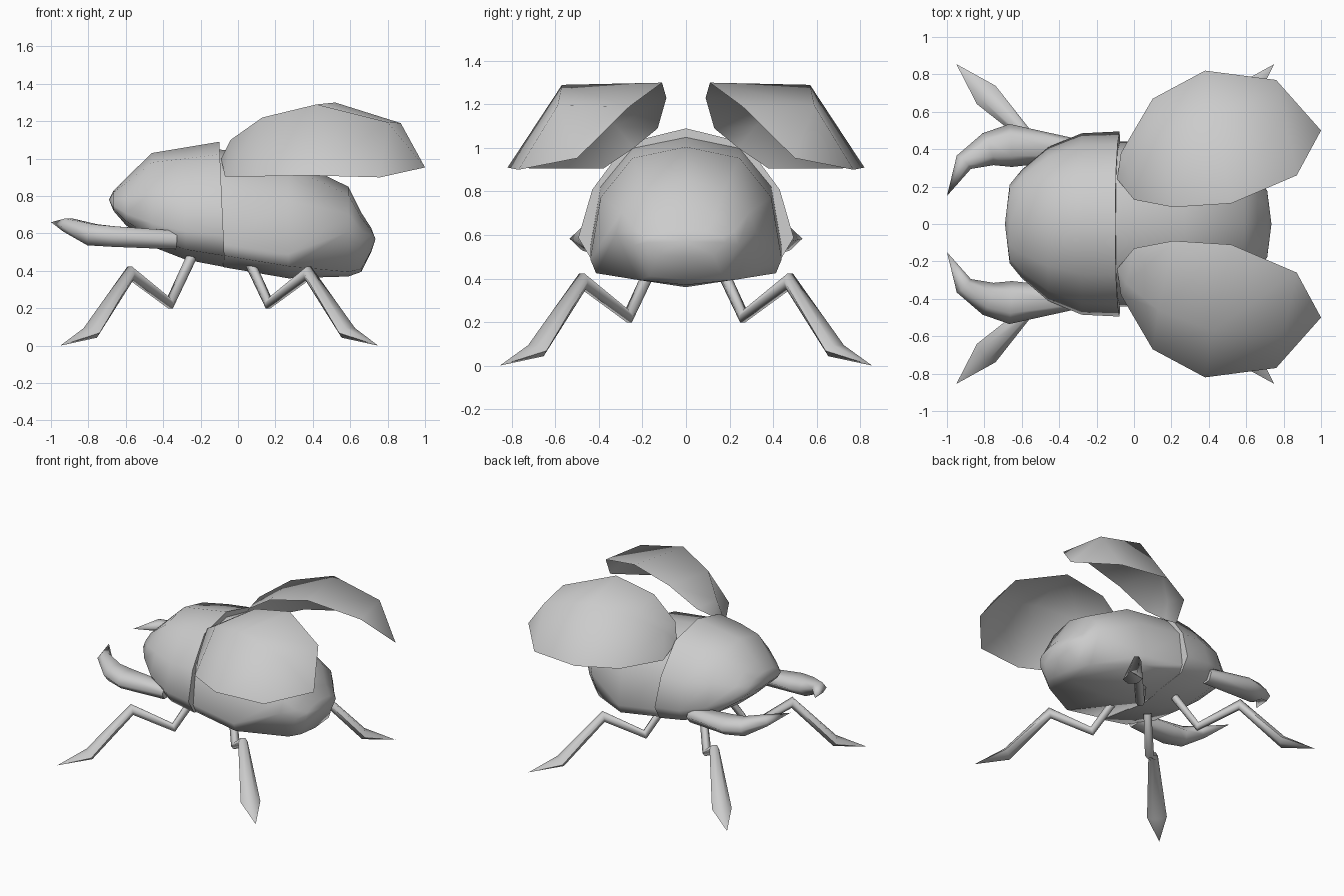
import bpy, bmesh, math
from mathutils import Vector

if "Cube" in bpy.data.objects:
    bpy.data.objects.remove(bpy.data.objects["Cube"])

shell_grey = bpy.data.materials.new("shell_grey")
shell_grey.diffuse_color = (0.6, 0.6, 0.6, 1)
shell_grey.use_nodes = True
shell_grey.node_tree.nodes["Principled BSDF"].inputs["Base Color"].default_value = shell_grey.diffuse_color


def finish(name, bm, angle=80, recalc=True):
    if recalc:
        bmesh.ops.recalc_face_normals(bm, faces=bm.faces)
    mesh = bpy.data.meshes.new(name)
    bm.to_mesh(mesh)
    bm.free()
    mesh.materials.append(shell_grey)
    ob = bpy.data.objects.new(name, mesh)
    bpy.context.collection.objects.link(ob)
    bpy.ops.object.select_all(action='DESELECT')
    ob.select_set(True)
    bpy.context.view_layer.objects.active = ob
    bpy.ops.object.shade_smooth_by_angle(angle=math.radians(angle))
    return ob


def loft(name, rings, start=None, end=None):
    """Skin rings of points; each end closes to a tip point or a flat cap."""
    bm = bmesh.new()
    loops = [[bm.verts.new(p) for p in r] for r in rings]
    n = len(loops[0])
    for a, b in zip(loops, loops[1:]):
        for i in range(n):
            bm.faces.new((a[i], a[(i + 1) % n], b[(i + 1) % n], b[i]))
    for loop, tip in ((loops[0], start), (loops[-1], end)):
        if tip is None:
            bm.faces.new(loop)
        else:
            t = bm.verts.new(tip)
            for i in range(n):
                bm.faces.new((loop[i], loop[(i + 1) % n], t))
    return finish(name, bm)


# Half cross-sections: (width factor, height factor), top to bottom
THORAX = [(0, 1), (0.55, 0.9), (0.87, 0.58), (1, 0.25), (0.87, 0.09), (0, 0)]
BELLY = [(0, 1), (0.56, 0.92), (0.89, 0.64), (1, 0.2), (0.94, 0.1), (0, 0)]
TAIL = [(0, 1), (0.55, 0.91), (0.92, 0.7), (1, 0.5), (0.7, 0.05), (0, 0)]


def body_ring(half, x, width, top, bottom, lean=0.0):
    pts = half + [(-y, z) for y, z in half[-2:0:-1]]
    return [(x + lean * (1 - z), y * width, bottom + z * (top - bottom))
            for y, z in pts]


# Head and thorax, its rear edge leaning back toward the belly
loft("thorax", [body_ring(THORAX, *r) for r in (
    (-0.665, 0.21, 0.83, 0.72), (-0.60, 0.29, 0.895, 0.645),
    (-0.46, 0.41, 1.03, 0.53), (-0.28, 0.485, 1.06, 0.46),
    (-0.10, 0.495, 1.09, 0.42, 0.03))], start=(-0.69, 0, 0.78))

# Abdomen, rounding off toward a blunt tail
loft("abdomen", [body_ring(*r) for r in (
    (BELLY, -0.11, 0.44, 1.05, 0.42, 0.03), (BELLY, 0.27, 0.44, 1.005, 0.36),
    (TAIL, 0.59, 0.32, 0.85, 0.37), (TAIL, 0.66, 0.24, 0.71, 0.395),
    (TAIL, 0.712, 0.18, 0.63, 0.50))], end=(0.735, 0, 0.57))


def limb(name, stations, tip, sides=6):
    """Sweep an oval section along (point, side radius, up radius) stations."""
    pts = [Vector(s[0]) for s in stations] + [Vector(tip)]
    rings = []
    for i, (_, rs, ru) in enumerate(stations):
        t = (pts[i + 1] - pts[i]).normalized()
        if i:
            t = (t + (pts[i] - pts[i - 1]).normalized()).normalized()
        side = Vector((0, 0, 1)).cross(t).normalized()
        up = t.cross(side)
        rings.append([pts[i] + side * rs * math.cos(k * math.tau / sides)
                      + up * ru * 1.15 * math.sin(k * math.tau / sides)
                      for k in range(sides)])
    return loft(name, rings, end=tip)


# Legs splay out diagonally from a centre slightly ahead of the middle
LEG = [(0.15, 0.47, 0.028, 0.025), (0.265, 0.225, 0.032, 0.028),
       (0.475, 0.388, 0.034, 0.036), (0.69, 0.068, 0.07, 0.03)]
for end_name, sx in (("front", -1), ("rear", 1)):
    for side_name, sy in (("left", 1), ("right", -1)):
        limb(f"{end_name}_{side_name}_leg",
             [((-0.1 + sx * d, sy * d, z), rs, ru) for d, z, rs, ru in LEG],
             (-0.1 + sx * 0.85, sy * 0.855, 0.0))

# Jaws curve inward in front of the head
for side_name, s in (("left", 1), ("right", -1)):
    limb(f"{side_name}_jaw", [
        ((-0.33, s * 0.40, 0.565), 0.06, 0.05),
        ((-0.66, s * 0.42, 0.583), 0.115, 0.055),
        ((-0.78, s * 0.40, 0.593), 0.09, 0.058),
        ((-0.91, s * 0.33, 0.645), 0.052, 0.036)],
        (-1.0, s * 0.15, 0.66))

# Raised wing cases: inner seam, outer rim, then crown points of each shell
SHELL = [(-0.07, 0.38, 0.905), (-0.09, 0.24, 1.0), (0, 0.13, 1.09),
         (0.21, 0.09, 1.23), (0.52, 0.11, 1.30), (0.87, 0.26, 1.19),
         (1.0, 0.5, 0.953), (0.76, 0.77, 0.90), (0.38, 0.82, 0.91),
         (0.10, 0.67, 0.905), (-0.04, 0.32, 1.10), (0.13, 0.46, 1.22),
         (0.42, 0.57, 1.29), (0.80, 0.59, 1.195)]
FACES = [(0, 1, 10), (1, 2, 10), (2, 3, 11, 10), (3, 4, 12, 11),
         (4, 5, 13, 12), (5, 6, 13), (6, 7, 13), (7, 8, 12, 13),
         (8, 9, 11, 12), (9, 0, 10, 11)]
for side_name, s in (("left", 1), ("right", -1)):
    bm = bmesh.new()
    vs = [bm.verts.new((x, y * s, z)) for x, y, z in SHELL]
    for f in FACES:
        bm.faces.new([vs[i] for i in (f if s > 0 else f[::-1])])
    # the outside of the shell faces up
    bm.normal_update()
    if sum(f.normal.z for f in bm.faces) < 0:
        bmesh.ops.reverse_faces(bm, faces=bm.faces)
    finish(f"{side_name}_wing_case", bm, recalc=False)
